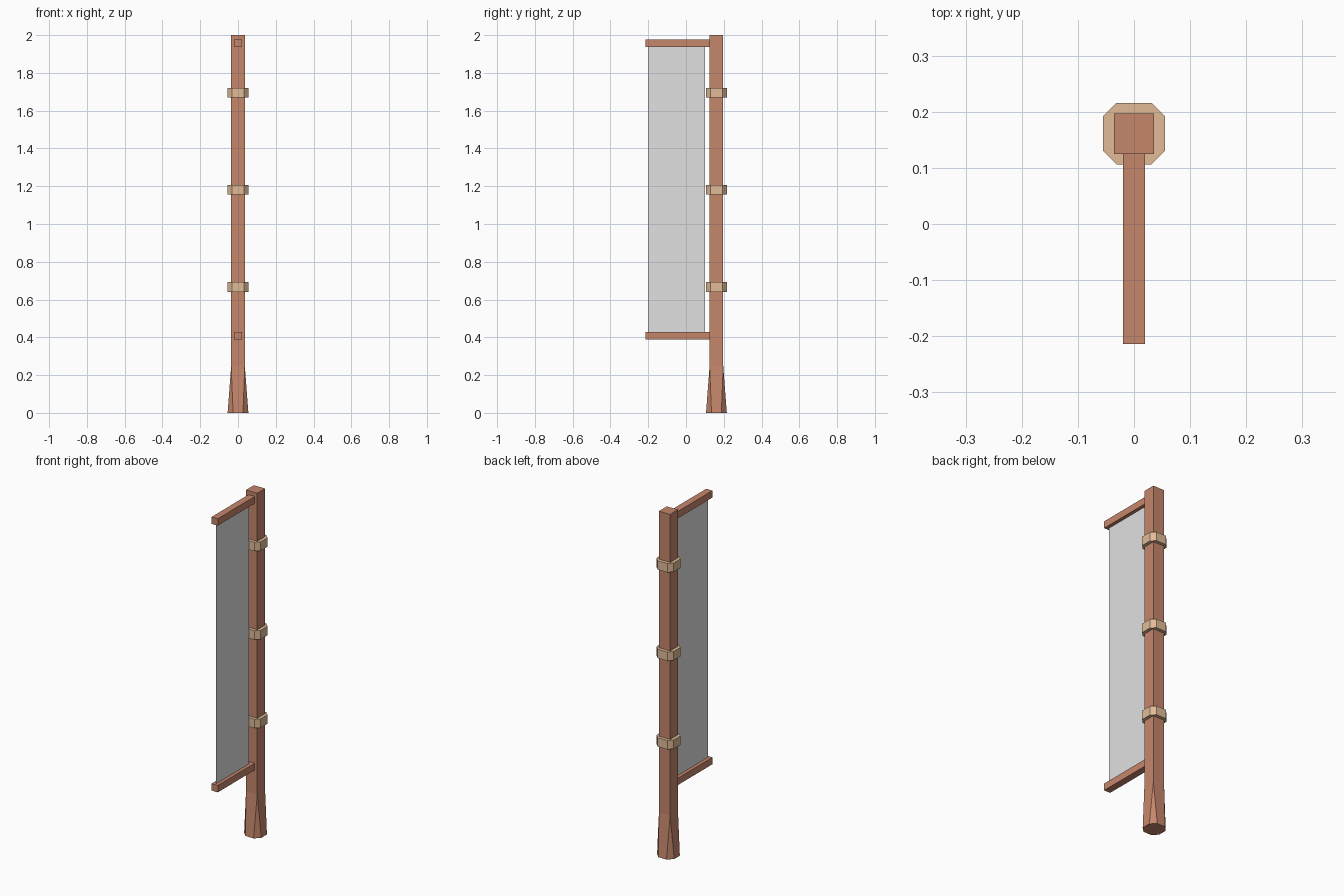
import bpy, bmesh

if "Cube" in bpy.data.objects:
    bpy.data.objects.remove(bpy.data.objects["Cube"])


def material(name, rgb):
    m = bpy.data.materials.new(name)
    m.diffuse_color = (*rgb, 1)
    m.use_nodes = True
    m.node_tree.nodes["Principled BSDF"].inputs["Base Color"].default_value = m.diffuse_color
    return m


WOOD = material("red brown wood", (0.56, 0.24, 0.148))
ROPE = material("tan binding", (0.75, 0.50, 0.31))
CLOTH = material("pale grey cloth", (0.75, 0.75, 0.75))
POLE_Y = 0.161


def finish(name, bm, mat):
    bmesh.ops.recalc_face_normals(bm, faces=bm.faces)
    me = bpy.data.meshes.new(name)
    bm.to_mesh(me)
    bm.free()
    me.materials.append(mat)
    ob = bpy.data.objects.new(name, me)
    bpy.context.collection.objects.link(ob)
    return ob


def octagon(bm, r, h, z):
    """Chamfered square: sides at distance r, half side length h."""
    pts = [(h, -r), (r, -h), (r, h), (h, r), (-h, r), (-r, h), (-r, -h), (-h, -r)]
    return [bm.verts.new((x, POLE_Y + y, z)) for x, y in pts]


def box(name, x, y0, y1, z0, z1, mat):
    bm = bmesh.new()
    bmesh.ops.create_cube(bm, size=1)
    for v in bm.verts:
        v.co = (v.co.x * 2 * x, y0 + (v.co.y + 0.5) * (y1 - y0),
                z0 + (v.co.z + 0.5) * (z1 - z0))
    return finish(name, bm, mat)


# Square pole whose foot flares to an octagon, with a triangle at each corner
bm = bmesh.new()
s = 0.036
foot = octagon(bm, 0.055, 0.026, 0)
corners = [(s, -s), (s, s), (-s, s), (-s, -s)]
mid = [bm.verts.new((x, POLE_Y + y, 0.25)) for x, y in corners]
top = [bm.verts.new((x, POLE_Y + y, 2.0)) for x, y in corners]
bm.faces.new(foot)
bm.faces.new(top)
for i in range(4):
    j = (i + 1) % 4
    bm.faces.new((foot[2 * i], foot[2 * i + 1], mid[i]))
    bm.faces.new((foot[2 * i + 1], foot[(2 * i + 2) % 8], mid[j], mid[i]))
    bm.faces.new((mid[i], mid[j], top[j], top[i]))
finish("pole", bm, WOOD)

# Three octagonal bindings around the pole
for n, z in enumerate((0.667, 1.181, 1.695)):
    bm = bmesh.new()
    lo = octagon(bm, 0.055, 0.031, z - 0.026)
    hi = octagon(bm, 0.055, 0.031, z + 0.026)
    bm.faces.new(lo)
    bm.faces.new(hi)
    for i in range(8):
        j = (i + 1) % 8
        bm.faces.new((lo[i], lo[j], hi[j], hi[i]))
    finish(f"binding_{n + 1}", bm, ROPE)

# Cross bars holding the banner
box("lower_bar", 0.02, -0.214, 0.13, 0.388, 0.428, WOOD)
box("upper_bar", 0.02, -0.214, 0.13, 1.937, 1.977, WOOD)

# Banner cloth, a single flat sheet
bm = bmesh.new()
bm.faces.new([bm.verts.new((0, y, z)) for y, z in
              ((-0.2, 0.42), (0.1, 0.42), (0.1, 1.945), (-0.2, 1.945))])
finish("banner_cloth", bm, CLOTH)
